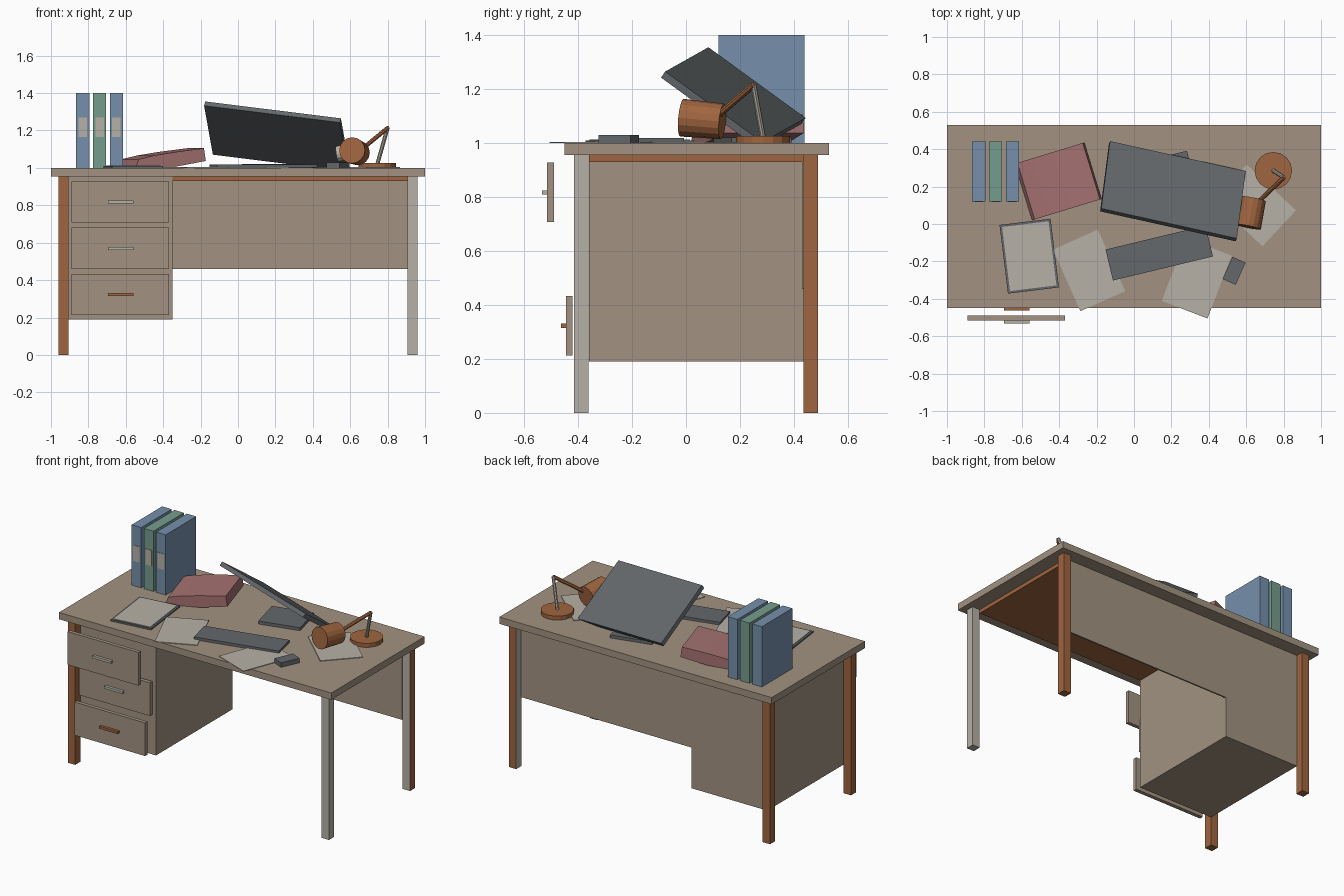
import bpy, bmesh, math
from mathutils import Matrix, Vector

cube = bpy.data.objects.get("Cube")
if cube:
    bpy.data.objects.remove(cube, do_unlink=True)


def material(name, rgb):
    m = bpy.data.materials.new(name)
    m.use_nodes = True
    m.diffuse_color = (*rgb, 1)
    m.node_tree.nodes["Principled BSDF"].inputs["Base Color"].default_value = (*rgb, 1)
    return m


TAN = material("tan wood", (.36, .29, .22))
GREY = material("pale grey", (.47, .44, .385))
ORANGE = material("orange brown", (.35, .13, .05))
BLUE = material("dusty blue", (.18, .28, .41))
GREEN = material("sage green", (.18, .335, .27))
PINK = material("dusty red", (.375, .165, .165))
DARK = material("slate grey", (.128, .139, .147))


def finish(name, bm, mat):
    bmesh.ops.recalc_face_normals(bm, faces=bm.faces)
    mesh = bpy.data.meshes.new(name)
    bm.to_mesh(mesh)
    bm.free()
    mesh.materials.append(mat)
    ob = bpy.data.objects.new(name, mesh)
    bpy.context.collection.objects.link(ob)
    return ob


def box(name, x, y, z, mat):
    """Box from (min, max) spans along each axis."""
    bm = bmesh.new()
    spans = (x, y, z)
    centre = Vector([(a + b) / 2 for a, b in spans])
    size = Vector([b - a for a, b in spans])
    bmesh.ops.create_cube(bm, size=1, matrix=Matrix.LocRotScale(centre, None, size))
    return finish(name, bm, mat)


def flat_item(name, cx, cy, w, d, h, angle, mat, base=1.0):
    """Box lying on the desk, turned about z."""
    ob = box(name, (-w / 2, w / 2), (-d / 2, d / 2), (0, h), mat)
    ob.location = (cx, cy, base)
    ob.rotation_euler.z = math.radians(angle)
    return ob


def rod(name, a, b, r, sides, mat, r2=None):
    """Cylinder or cone between two points."""
    a, b = Vector(a), Vector(b)
    bm = bmesh.new()
    turn = (b - a).to_track_quat('Z', 'Y')
    bmesh.ops.create_cone(bm, cap_ends=True, segments=sides, radius1=r, radius2=r2 or r,
                          depth=(b - a).length, matrix=Matrix.LocRotScale((a + b) / 2, turn, None))
    return finish(name, bm, mat)


# Desk top, board under it and back panel
box("desk_top", (-1, 1), (-.45, .53), (.955, 1), TAN)
box("under_board", (-.9, .905), (-.36, .437), (.93, .955), ORANGE)
box("back_panel", (-.36, .905), (.43, .44), (.46, .955), TAN)

# Legs
for side, x in (("right", -.932), ("left", .932)):
    for end, y in (("front", -.388), ("back", .462)):
        mat = GREY if (side, end) == ("left", "front") else ORANGE
        leg = box(f"{end}_{side}_leg", (x - .027, x + .027), (y - .027, y + .027), (0, .955), mat)
        if (side, end) == ("left", "back"):
            leg.data.materials.append(GREY)
            for f in leg.data.polygons:
                if f.normal.x < -.5 or f.normal.y < -.5:
                    f.material_index = 1

# Drawer cabinet with loose drawer fronts and handles
box("cabinet", (-.905, -.35), (-.36, .44), (.19, .955), TAN)
for name, y, z, mat in (("top", -.515, .817, GREY), ("middle", -.395, .57, GREY), ("bottom", -.445, .323, ORANGE)):
    box(f"{name}_drawer_front", (-.89, -.37), (y, y + .025), (z - .11, z + .11), TAN)
    box(f"{name}_drawer_handle", (-.695, -.56), (y - .018, y), (z - .008, z + .008), mat)

# Upright folders with spine labels
for i, mat in enumerate((BLUE, GREEN, BLUE)):
    x = -.83 + i * .09
    box(f"folder_{i + 1}", (x - .035, x + .035), (.12, .44), (1, 1.4), mat)
    box(f"folder_label_{i + 1}", (x - .023, x + .023), (.117, .121), (1.165, 1.27), GREY)

# Slightly curled book: a bent profile swept across its width
profile = [(0, .005), (.1, 0), (.22, .006), (.39, .037), (.38, .105), (.22, .085), (.1, .066), (.015, .046)]
bm = bmesh.new()
face = bm.faces.new([bm.verts.new((u, 0, z)) for u, z in profile])
ext = bmesh.ops.extrude_face_region(bm, geom=[face], use_keep_orig=True)
bmesh.ops.translate(bm, vec=(0, .316, 0), verts=[v for v in ext["geom"] if isinstance(v, bmesh.types.BMVert)])
book = finish("curled_book", bm, PINK)
book.location = (-.545, .02, 1)
book.rotation_euler.z = math.radians(17)

# Toppled screen and its foot plate
corner = Vector((-.175, .083, 1.355))
u = Vector((.725, -.16, -.09))
v = Vector((.047, .36, -.262))
n = u.cross(v).normalized()
v = n.cross(u).normalized() * v.length
screen = box("screen", (0, u.length), (0, v.length), (-.028, 0), DARK)
axes = Matrix((u.normalized(), v.normalized(), n)).transposed()
screen.matrix_world = Matrix.Translation(corner) @ axes.to_4x4()
flat_item("screen_foot", .18, .247, .27, .23, .02, 14, DARK)

# Keyboard, mouse and papers
flat_item("keyboard", .135, -.155, .55, .17, .018, 13.5, DARK)
flat_item("mouse", .535, -.25, .077, .13, .03, -24, DARK)
flat_item("clipboard", -.56, -.172, .275, .37, .01, 7, DARK)
flat_item("clipboard_page", -.56, -.172, .25, .345, .004, 7, GREY, 1.009)
for i, (x, y, a) in enumerate(((-.24, -.248, 24), (.335, -.29, -21), (.645, .10, 47))):
    flat_item(f"paper_{i + 1}", x, y, .262, .36, .004, a, GREY)

# Desk lamp
rod("lamp_base", (.745, .285, 1), (.745, .285, 1.026), .1, 16, ORANGE)
rod("lamp_pole", (.745, .285, 1.02), (.8, .25, 1.215), .011, 8, GREY)
rod("lamp_arm", (.802, .25, 1.215), (.65, .105, 1.09), .012, 8, ORANGE)
rod("lamp_head", (.61, -.015, 1.094), (.64, .135, 1.08), .07, 16, ORANGE, .066)
rod("lamp_bulb", (.6, .08, 1.085), (.53, .09, 1.075), .042, 12, GREY)
